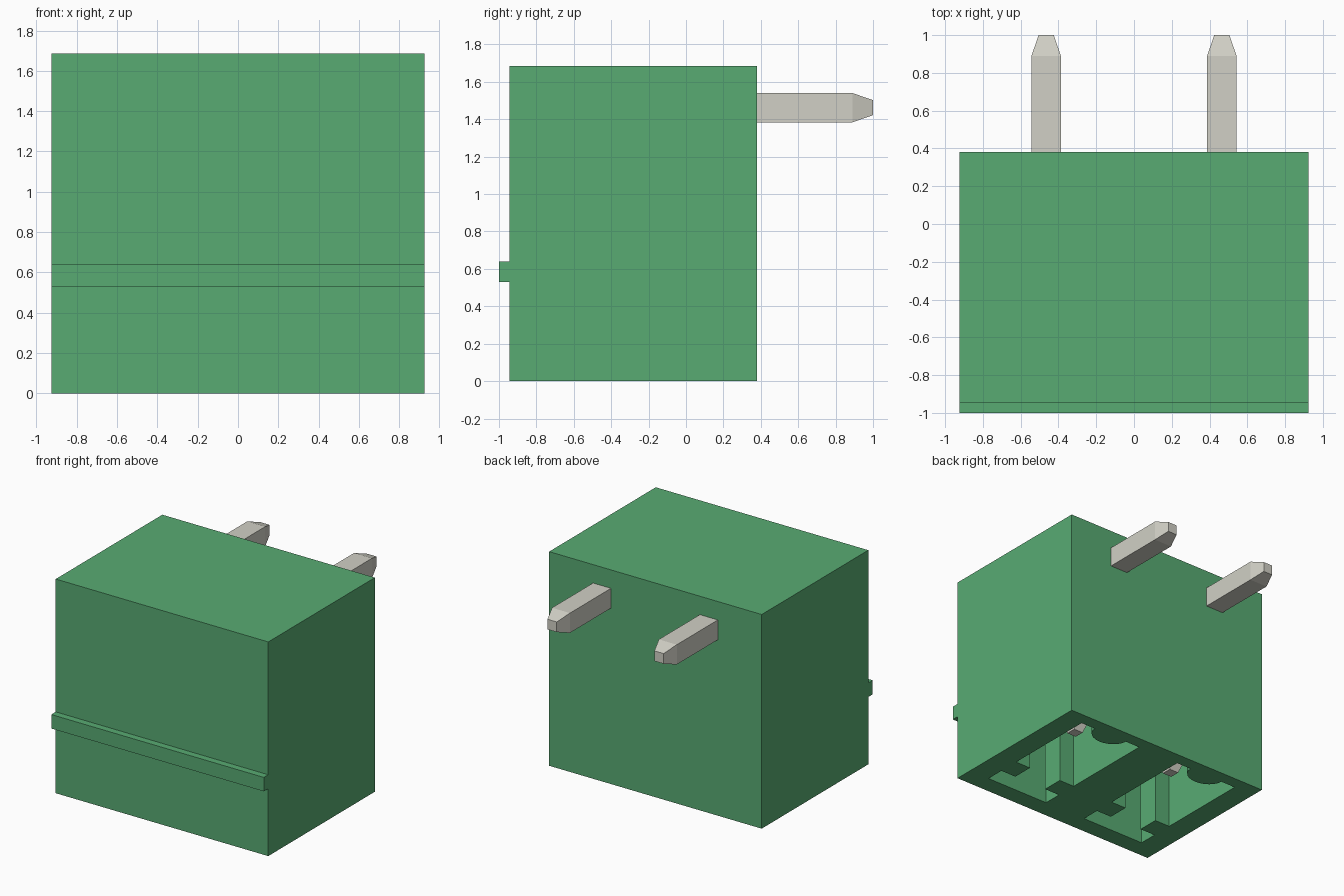
import bpy, bmesh, math

cube = bpy.data.objects.get("Cube")
if cube:
    bpy.data.objects.remove(cube, do_unlink=True)


def material(name, rgb):
    m = bpy.data.materials.new(name)
    m.use_nodes = True
    color = (*rgb, 1.0)
    m.diffuse_color = color
    m.node_tree.nodes["Principled BSDF"].inputs["Base Color"].default_value = color
    return m


GREEN = material("green_plastic", (0.0975, 0.406, 0.171))
METAL = material("pin_metal", (0.638, 0.631, 0.562))


def make_object(name, bm, mat):
    bmesh.ops.recalc_face_normals(bm, faces=bm.faces)
    mesh = bpy.data.meshes.new(name)
    bm.to_mesh(mesh)
    bm.free()
    mesh.materials.append(mat)
    obj = bpy.data.objects.new(name, mesh)
    bpy.context.collection.objects.link(obj)
    return obj


def loft(name, rings, mat):
    """Skin a row of equal point rings and cap both ends."""
    bm = bmesh.new()
    loops = [[bm.verts.new(p) for p in ring] for ring in rings]
    n = len(loops[0])
    for a, b in zip(loops, loops[1:]):
        for i in range(n):
            j = (i + 1) % n
            bm.faces.new((a[i], a[j], b[j], b[i]))
    bm.faces.new(loops[0])
    bm.faces.new(loops[-1])
    return make_object(name, bm, mat)


def extrude_x(name, profile, half_width, mat):
    return loft(name, [[(x, y, z) for y, z in profile]
                       for x in (-half_width, half_width)], mat)


HALF_WIDTH = 0.925
PITCH = 0.465          # sideways offset of each contact
BACK, FRONT, HEIGHT = 0.38, -0.945, 1.685

# Housing with its latch rib along the front
housing = extrude_x("housing", [
    (BACK, 0), (BACK, HEIGHT), (FRONT, HEIGHT), (FRONT, 0.64),
    (-1.0, 0.64), (-1.0, 0.53), (FRONT, 0.53), (FRONT, 0)], HALF_WIDTH, GREEN)

# Socket outline: a slot with side tabs and a round key at the back
half = [(0.28, 0.28), (0.28, -0.48), (0.145, -0.48),
        (0.145, -0.65), (0.28, -0.65), (0.28, -0.80)]
outline = half + [(-x, y) for x, y in reversed(half)]
for i in range(13):
    a = math.pi + math.pi * i / 12
    outline.append((0.15 * math.cos(a), 0.28 + 0.125 * math.sin(a)))

# Cut one socket per contact
bpy.context.view_layer.objects.active = housing
for side in (-1, 1):
    cutter = loft("socket_cutter", [[(x + side * PITCH, y, z) for x, y in outline]
                                    for z in (-0.1, 1.3)], GREEN)
    cutter.hide_render = True
    mod = housing.modifiers.new("socket", "BOOLEAN")
    mod.operation = "DIFFERENCE"
    mod.solver = "EXACT"
    mod.object = cutter
    bpy.ops.object.modifier_apply(modifier=mod.name)
    bpy.data.objects.remove(cutter, do_unlink=True)

# Bent square pins: y, z, half thickness, and the direction of the thickness
PIN_Y, PIN_Z = -0.13, 1.462
path = [
    (PIN_Y, 0.20, 0.04, (1, 0)),
    (PIN_Y, 0.31, 0.078, (1, 0)),
    (PIN_Y, PIN_Z, 0.078, (1, -1)),
    (0.89, PIN_Z, 0.078, (0, -1)),
    (1.00, PIN_Z, 0.04, (0, -1)),
]
for label, side in (("right", -1), ("left", 1)):
    rings = []
    for y, z, h, (dy, dz) in path:
        rings.append([(side * PITCH + sx * h, y + s * h * dy, z + s * h * dz)
                      for sx, s in ((-1, -1), (1, -1), (1, 1), (-1, 1))])
    loft(label + "_pin", rings, METAL)
